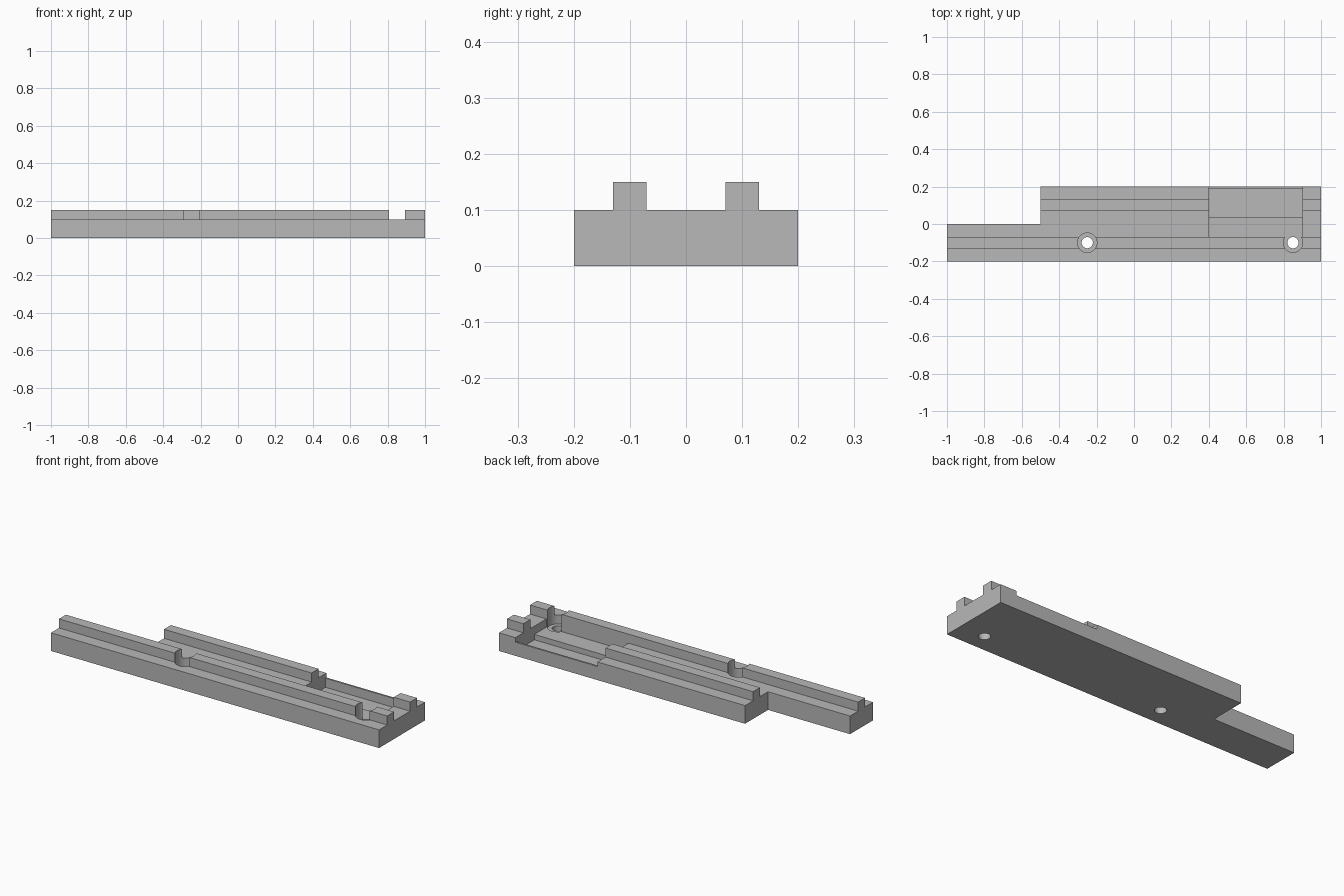
import bpy
import bmesh
from mathutils import Matrix

cube = bpy.data.objects.get("Cube")
if cube:
    bpy.data.objects.remove(cube, do_unlink=True)

grey = bpy.data.materials.new("plain_grey")
grey.use_nodes = True
colour = (0.48, 0.48, 0.48, 1)
grey.diffuse_color = colour
grey.node_tree.nodes["Principled BSDF"].inputs["Base Color"].default_value = colour


def make_object(name, bm):
    bmesh.ops.recalc_face_normals(bm, faces=bm.faces)
    mesh = bpy.data.meshes.new(name)
    bm.to_mesh(mesh)
    bm.free()
    mesh.materials.append(grey)
    obj = bpy.data.objects.new(name, mesh)
    bpy.context.collection.objects.link(obj)
    return obj


def extrude_x(name, profile, x0, x1):
    """Sweep a (y, z) outline along x."""
    bm = bmesh.new()
    face = bm.faces.new([bm.verts.new((x0, y, z)) for y, z in profile])
    swept = bmesh.ops.extrude_face_region(bm, geom=[face])
    verts = [v for v in swept["geom"] if isinstance(v, bmesh.types.BMVert)]
    bmesh.ops.translate(bm, verts=verts, vec=(x1 - x0, 0, 0))
    return make_object(name, bm)


def box(name, x0, x1, y0, y1, z0, z1):
    return extrude_x(name, [(y0, z0), (y1, z0), (y1, z1), (y0, z1)], x0, x1)


def cylinder(name, x, y, z0, z1, radius):
    bm = bmesh.new()
    bmesh.ops.create_cone(bm, cap_ends=True, segments=48, radius1=radius,
                          radius2=radius, depth=z1 - z0,
                          matrix=Matrix.Translation((x, y, (z0 + z1) / 2)))
    return make_object(name, bm)


def cut(target, cutter):
    cutter.hide_render = True
    mod = target.modifiers.new("cut", 'BOOLEAN')
    mod.operation = 'DIFFERENCE'
    mod.solver = 'EXACT'
    mod.object = cutter
    bpy.context.view_layer.objects.active = target
    bpy.ops.object.modifier_apply(modifier=mod.name)
    bpy.data.objects.remove(cutter, do_unlink=True)


# Base slab with two raised rails, mirrored across y
half = [(0.07, 0.1), (0.07, 0.15), (0.13, 0.15), (0.13, 0.1), (0.2, 0.1), (0.2, 0)]
outline = half + [(-y, z) for y, z in reversed(half)]
base = extrude_x("railed_base", outline, -1, 1)

# Corner notch that leaves the narrow tongue
cut(base, box("corner_notch", -1.1, -0.5, 0, 0.3, -0.1, 0.3))

# Stepped pocket: low rear lip, inner ledge and deep channel
cut(base, box("lip_cutter", 0.4, 0.9, 0.035, 0.3, 0.075, 0.3))
cut(base, box("ledge_cutter", 0.4, 0.9, -0.07, 0.1, 0.055, 0.3))
cut(base, box("channel_cutter", 0.4, 0.9, 0.035, 0.19, 0.025, 0.3))

# Counterbored screw holes through the front rail
for x in (-0.25, 0.85):
    cut(base, cylinder("counterbore", x, -0.1, 0.05, 0.3, 0.052))
    cut(base, cylinder("screw_hole", x, -0.1, -0.1, 0.3, 0.03))

# Smooth hole walls, sharp edges elsewhere
bpy.ops.object.select_all(action='DESELECT')
base.select_set(True)
bpy.context.view_layer.objects.active = base
bpy.ops.object.shade_smooth_by_angle()
